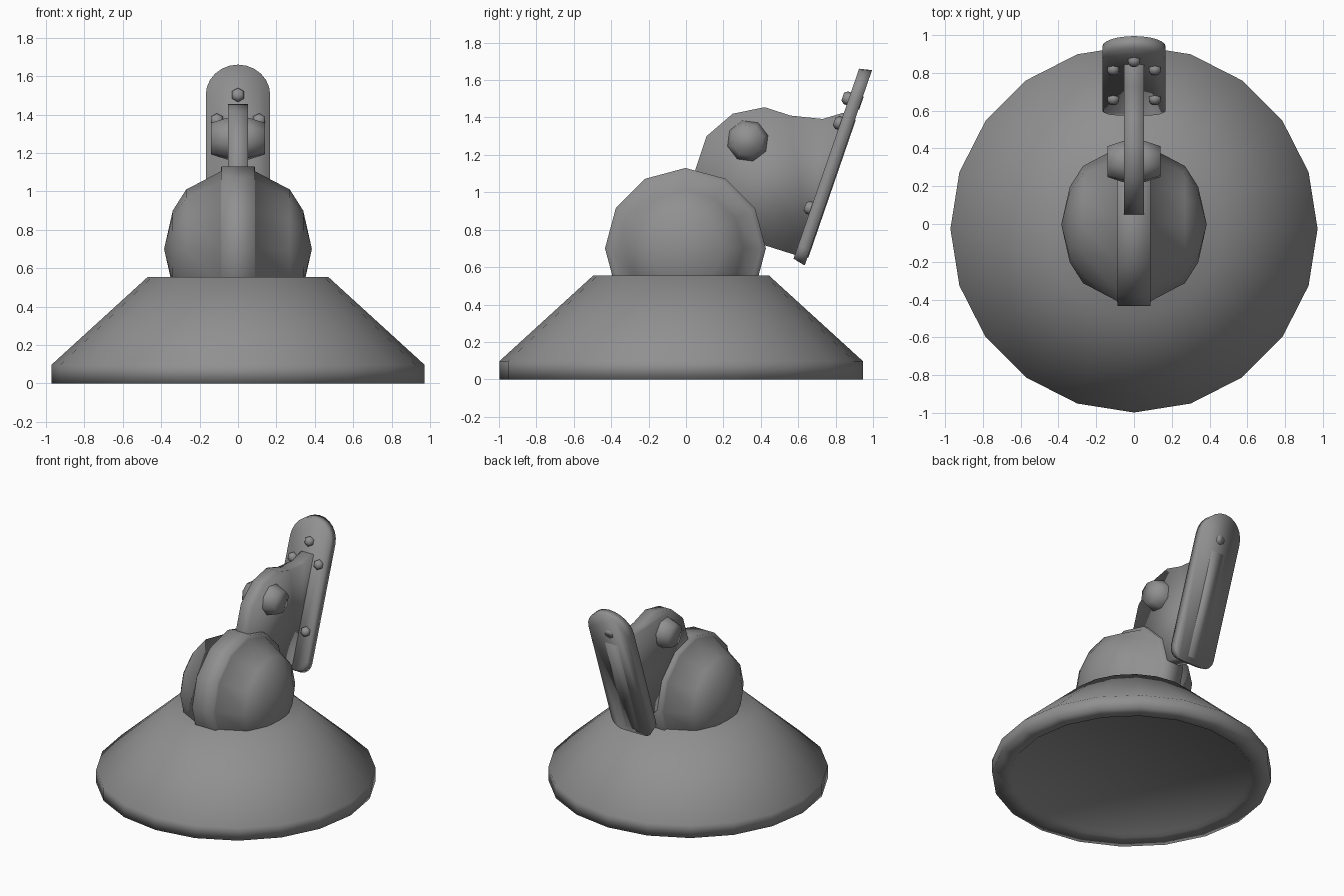
import bpy, bmesh
from math import sin, cos, pi, radians
from mathutils import Matrix, Vector

if "Cube" in bpy.data.objects:
    bpy.data.objects.remove(bpy.data.objects["Cube"])

grey = bpy.data.materials.new("dark_grey")
grey.diffuse_color = (0.28, 0.28, 0.28, 1)
grey.use_nodes = True
grey.node_tree.nodes["Principled BSDF"].inputs["Base Color"].default_value = grey.diffuse_color


def finish(name, bm, angle):
    bmesh.ops.remove_doubles(bm, verts=bm.verts, dist=1e-5)
    bmesh.ops.recalc_face_normals(bm, faces=bm.faces)
    me = bpy.data.meshes.new(name)
    bm.to_mesh(me)
    bm.free()
    me.materials.append(grey)
    ob = bpy.data.objects.new(name, me)
    bpy.context.collection.objects.link(ob)
    bpy.ops.object.select_all(action='DESELECT')
    ob.select_set(True)
    bpy.context.view_layer.objects.active = ob
    bpy.ops.object.shade_smooth_by_angle(angle=radians(angle))
    return ob


def lathe(name, profile, n, mat, phase=0.0, angle=180):
    """Closed solid turned around local z from (radius, height) points."""
    bm = bmesh.new()
    rings = []
    for r, h in profile:
        if r == 0:
            rings.append([bm.verts.new(mat @ Vector((0, 0, h)))])
        else:
            rings.append([bm.verts.new(mat @ Vector((r * cos(phase + 2 * pi * i / n),
                                                     r * sin(phase + 2 * pi * i / n), h)))
                          for i in range(n)])
    for a, b in zip(rings, rings[1:]):
        for i in range(n):
            j = (i + 1) % n
            if len(a) == 1:
                bm.faces.new((a[0], b[i], b[j]))
            elif len(b) == 1:
                bm.faces.new((a[i], a[j], b[0]))
            else:
                bm.faces.new((a[i], a[j], b[j], b[i]))
    for ring in (rings[0], rings[-1]):
        if len(ring) > 1:
            bm.faces.new(ring)
    return finish(name, bm, angle)


def prism(name, front, back, angle=180):
    """Solid between two matching outlines."""
    bm = bmesh.new()
    a = [bm.verts.new(p) for p in front]
    b = [bm.verts.new(p) for p in back]
    bm.faces.new(a)
    bm.faces.new(b)
    for i in range(len(a)):
        j = (i + 1) % len(a)
        bm.faces.new((a[i], a[j], b[j], b[i]))
    return finish(name, bm, angle)


# Conical base with a shallow recess underneath
lathe("base", [(0.83, 0.02), (0.85, 0), (0.972, 0), (0.972, 0.097), (0.47, 0.555)], 20,
      Matrix.Translation((0, -0.026, 0)), angle=92)

# Ball joint: central band with a dome on each side, turned around x
to_x = Matrix.Rotation(pi / 2, 4, 'Y')
half = [(0.43, 0.087), (0.405, 0.089), (0.31, 0.27), (0.20, 0.34), (0, 0.385)]
ball = [(r, -h) for r, h in reversed(half)] + half
lathe("ball_joint", ball, 12, Matrix.Translation((0, -0.003, 0.70)) @ to_x)

# Flat arm rising out of the ball, its foot reaching through the plate
arm = [(0.05, 0.80), (0.05, 1.12), (0.11, 1.30), (0.25, 1.42), (0.42, 1.455), (0.56, 1.41),
       (0.73, 1.392), (0.84, 1.425), (0.908, 1.387), (0.654, 0.650), (0.60, 0.66), (0.41, 0.72)]
prism("arm", [(-0.052, y, z) for y, z in arm], [(0.052, y, z) for y, z in arm])

# Pivot bolt through the arm
knob = [(0.085, -0.14), (0.112, -0.06), (0.112, 0.06), (0.085, 0.14)]
lathe("pivot_bolt", knob, 8, Matrix.Translation((0, 0.33, 1.275)) @ to_x, radians(15))

# Tilted mounting plate: local x, length along the slope, local z out of the inner face
ty, tz = 0.326, 0.945
frame = Matrix(((1, 0, 0, 0), (0, ty, -tz, 0.575), (0, tz, ty, 0.645), (0, 0, 0, 1)))


def outline(low, high, depth):
    w, c = 0.168, 0.08
    pts = [(-w + c + c * cos(a), low + c + c * sin(a)) for a in [pi + pi / 8 * i for i in range(5)]]
    pts += [(w - c + c * cos(a), low + c + c * sin(a)) for a in [1.5 * pi + pi / 8 * i for i in range(5)]]
    pts += [(w * cos(a), high - w + w * sin(a)) for a in [pi / 12 * i for i in range(13)]]
    return [frame @ Vector((x, t, depth)) for x, t in pts]


prism("mounting_plate", outline(0, 1.075, 0), outline(-0.015, 1.09, -0.068))

# Plate screws, the top one reaching through
for i, (x, t) in enumerate([(0, 0.905)] + [(s * 0.11, t) for s in (-1, 1) for t in (0.765, 0.285)]):
    depth = -0.072 if i == 0 else -0.02
    lathe(f"plate_screw_{i + 1}", [(0.036, depth), (0.036, 0.016), (0.022, 0.034)], 6,
          frame @ Matrix.Translation((x, t, 0)), pi / 6)
